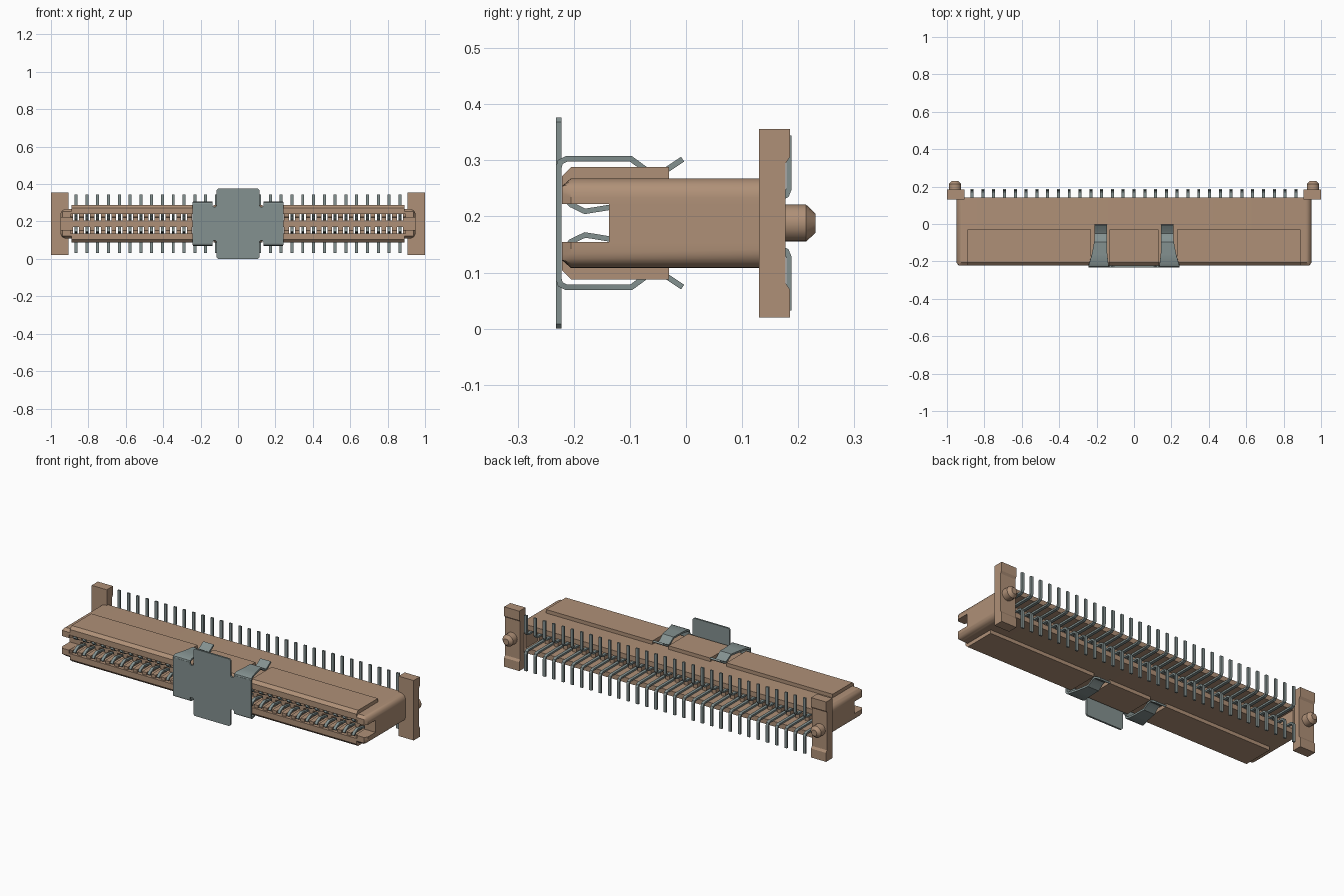
import bpy, bmesh, math
from mathutils import Vector

cube = bpy.data.objects.get("Cube")
if cube:
    bpy.data.objects.remove(cube, do_unlink=True)

ZC = 0.188            # height of the horizontal symmetry plane
PITCH, COUNT = 0.0577, 31
X0 = -PITCH * (COUNT - 1) / 2


def material(name, rgb):
    m = bpy.data.materials.new(name)
    m.use_nodes = True
    m.diffuse_color = (*rgb, 1)
    bsdf = m.node_tree.nodes["Principled BSDF"]
    bsdf.inputs["Base Color"].default_value = (*rgb, 1)
    bsdf.inputs["Roughness"].default_value = 0.6
    return m


TAN = material("tan plastic", (0.43, 0.28, 0.185))
METAL = material("grey metal", (0.23, 0.285, 0.28))


def finish(name, bm, mat, mirror=(False, False, False), smooth=False):
    """Turn a bmesh, modelled around the symmetry plane, into an object."""
    bmesh.ops.recalc_face_normals(bm, faces=bm.faces)
    mesh = bpy.data.meshes.new(name)
    bm.to_mesh(mesh)
    bm.free()
    mesh.materials.append(mat)
    ob = bpy.data.objects.new(name, mesh)
    bpy.context.collection.objects.link(ob)
    ob.location.z = ZC
    if smooth:
        bpy.ops.object.select_all(action='DESELECT')
        ob.select_set(True)
        bpy.context.view_layer.objects.active = ob
        bpy.ops.object.shade_smooth_by_angle(angle=math.radians(35))
    if any(mirror):
        mod = ob.modifiers.new("Mirror", 'MIRROR')
        mod.use_axis = mirror
        mod.use_mirror_merge = False
    return ob


def loft(bm, rings):
    """Skin a list of closed rings and cap both ends."""
    vs = [[bm.verts.new(p) for p in r] for r in rings]
    n = len(vs[0])
    for a, b in zip(vs, vs[1:]):
        for i in range(n):
            j = (i + 1) % n
            bm.faces.new((a[i], a[j], b[j], b[i]))
    bm.faces.new(vs[0])
    bm.faces.new(vs[-1][::-1])


def box(bm, x0, x1, y0, y1, z0, z1):
    loft(bm, [[(x, y0, z0), (x, y1, z0), (x, y1, z1), (x, y0, z1)] for x in (x0, x1)])


def prism_x(bm, yz, x0, x1):
    loft(bm, [[(x, y, z) for y, z in yz] for x in (x0, x1)])


def ribbon(bm, path, t, spans):
    """Bent strip along a (y, z) path, thickness t, x range per point."""
    pts = [Vector(p) for p in path]
    rings = []
    for i, p in enumerate(pts):
        d1 = (p - pts[i - 1]).normalized() if i else None
        d2 = (pts[i + 1] - p).normalized() if i < len(pts) - 1 else None
        d1, d2 = d1 or d2, d2 or d1
        d = (d1 + d2).normalized()
        off = Vector((-d.y, d.x)) * (t / 2 / max(d.dot(d1), 0.5))
        a, b = p + off, p - off
        x0, x1 = spans[i]
        rings.append([(x0, *a), (x1, *a), (x1, *b), (x0, *b)])
    loft(bm, rings)


# Housing walls: long shell with rounded ends and a chamfered mouth
R = 0.034
arc = [(0.95 - R + R * math.cos(a), 0.08 - R + R * math.sin(a))
       for a in (math.radians(15 * k) for k in range(7))]
half = [(0.895, 0.052), (0.895, 0.034), (0.95, 0.034)] + arc
outline = half + [(-x, z) for x, z in reversed(half)]
bm = bmesh.new()
rings = [[(x, y, z) for x, z in outline] for y in (0.142, -0.205)]
rings.append([(max(-0.938, min(0.938, x)), -0.221, min(z, 0.066)) for x, z in outline])
loft(bm, rings)
finish("housing_walls", bm, TAN, (False, False, True), smooth=True)

# Core bar and solid end blocks
bm = bmesh.new()
box(bm, -0.9, 0.9, -0.137, 0.04, -0.018, 0.018)
for s in (-1, 1):
    box(bm, s * 0.895, s * 0.95, -0.137, 0.142, -0.034, 0.034)
finish("housing_core", bm, TAN)

# Dividers between the contacts
bm = bmesh.new()
for i in range(COUNT + 1):
    x = X0 + PITCH * (i - 0.5)
    prism_x(bm, [(0.04, 0.016), (0.04, 0.054), (-0.212, 0.054), (-0.212, 0.036),
                 (-0.137, 0.034), (-0.137, 0.016)], x - 0.0125, x + 0.0125)
finish("contact_dividers", bm, TAN, (False, False, True))

# Raised panels on the upper and lower walls, with gaps for the clip arms
panel = [(-0.03, 0.078), (-0.03, 0.1), (-0.205, 0.1), (-0.221, 0.084),
         (-0.221, 0.066), (-0.205, 0.078)]
bm = bmesh.new()
for x0, x1 in ((-0.89, -0.23), (-0.13, 0.13), (0.23, 0.89)):
    prism_x(bm, panel, x0, x1)
finish("raised_panels", bm, TAN, (False, False, True))

# End flanges with a recessed middle on the back
quarter = [(0.185, 0.168), (0.185, 0.118), (0.177, 0.106)]
flange = [(0.13, 0.168)] + quarter + [(y, -z) for y, z in reversed(quarter)] + [(0.13, -0.168)]
bm = bmesh.new()
prism_x(bm, flange, 0.906, 1.0)
finish("end_flanges", bm, TAN, (True, False, False))

# Locating pegs with tapered tips
bm = bmesh.new()
loft(bm, [[(0.957 + r * math.cos(k * math.pi / 8), y, r * math.sin(k * math.pi / 8))
           for k in range(16)] for y, r in ((0.17, 0.033), (0.214, 0.033), (0.231, 0.017))])
finish("locating_pegs", bm, TAN, (True, False, False), smooth=True)

# Contact pins: sprung tip, straight shank and bent solder tail
path = [(-0.214, 0.044), (-0.205, 0.033), (-0.18, 0.021), (-0.137, 0.028), (-0.11, 0.034),
        (-0.08, 0.045), (0.168, 0.045), (0.179, 0.05), (0.1835, 0.061), (0.1835, 0.156)]
bm = bmesh.new()
for i in range(COUNT):
    x = X0 + PITCH * i
    ribbon(bm, path, 0.0095, [(x - 0.008, x + 0.008)] * len(path))
finish("contact_pins", bm, METAL, (False, False, True))

# Pick-up clip: cross-shaped front plate
q = [(0.243, 0.105), (0.137, 0.105), (0.137, 0.096), (0.131, 0.09), (0.121, 0.09),
     (0.115, 0.096), (0.115, 0.18), (0.107, 0.188)]
top = q + [(-x, z) for x, z in reversed(q)]
cross = top + [(x, -z) for x, z in reversed(top)]
bm = bmesh.new()
loft(bm, [[(x, y, z) for x, z in cross] for y in (-0.2315, -0.2215)])
finish("clip_plate", bm, METAL)

# Clip arms folding back over the walls
arm = [(-0.2265, 0.1), (-0.224, 0.109), (-0.213, 0.1145), (-0.16, 0.1145), (-0.098, 0.1145),
       (-0.07, 0.094), (-0.052, 0.087), (-0.036, 0.094), (-0.006, 0.114)]
spans = [(0.137, 0.243), (0.137, 0.243), (0.137, 0.24), (0.143, 0.225), (0.144, 0.213)]
spans += [(0.145, 0.21)] * 4
bm = bmesh.new()
ribbon(bm, arm, 0.01, spans)
finish("clip_arms", bm, METAL, (True, False, True), smooth=True)
